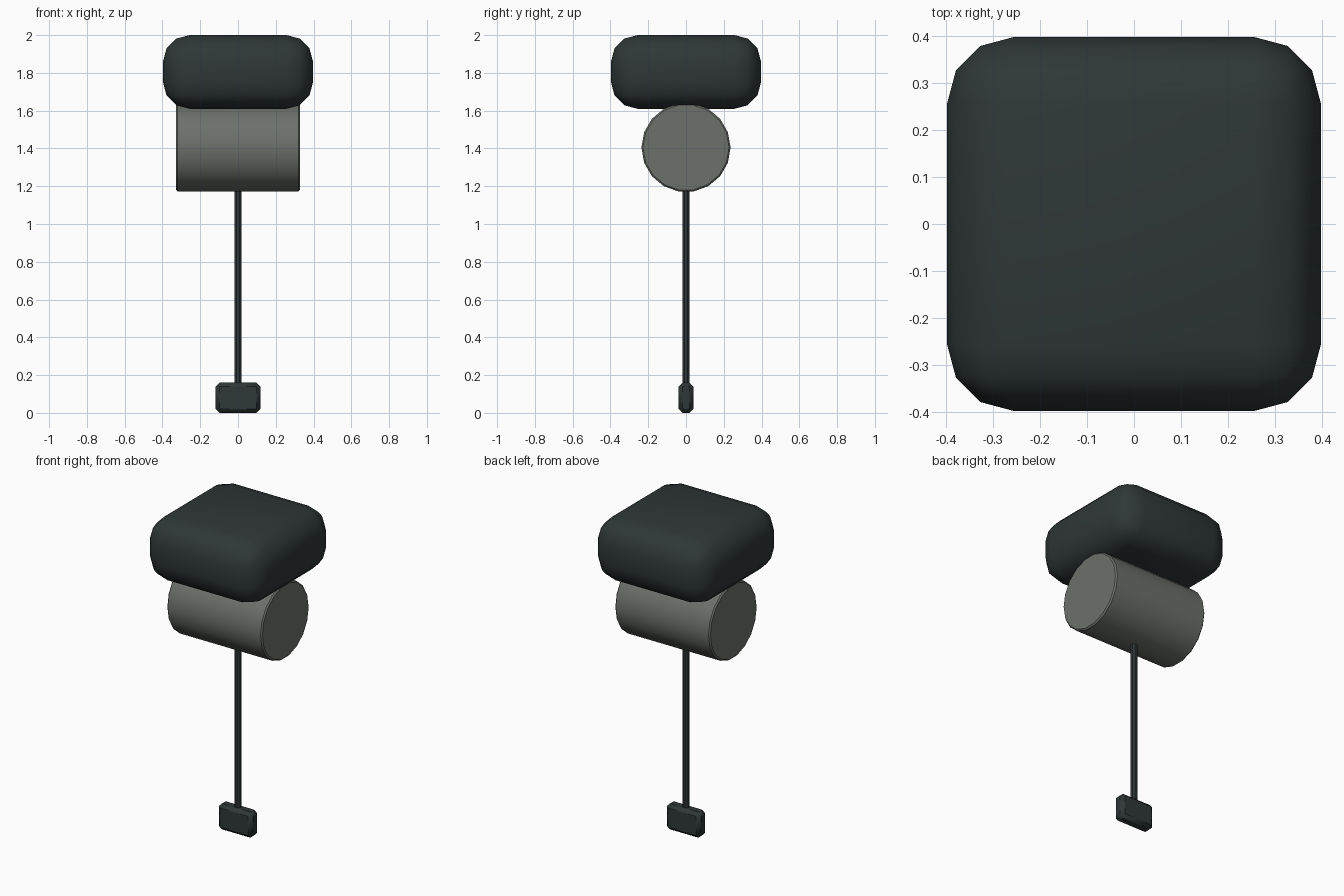
import bpy
import math

if "Cube" in bpy.data.objects:
    bpy.data.objects.remove(bpy.data.objects["Cube"])


def material(name, color):
    m = bpy.data.materials.new(name)
    m.diffuse_color = (*color, 1.0)
    m.use_nodes = True
    m.node_tree.nodes["Principled BSDF"].inputs["Base Color"].default_value = m.diffuse_color
    return m


dark = material("dark slate", (0.028, 0.038, 0.038))
grey = material("warm grey", (0.15, 0.165, 0.145))


def finish(obj, name, mat, bevel, segments):
    """Apply scale and rotation, round the hard edges and smooth the shading."""
    obj.name = name
    obj.data.materials.append(mat)
    bpy.ops.object.transform_apply(location=False, rotation=True, scale=True)
    if bevel:
        mod = obj.modifiers.new("rounding", 'BEVEL')
        mod.width = bevel
        mod.segments = segments
        mod.limit_method = 'ANGLE'
        mod.angle_limit = math.radians(50)
        bpy.ops.object.modifier_apply(modifier=mod.name)
    bpy.ops.object.shade_smooth_by_angle(angle=math.radians(40))


def box(name, size, z, mat, bevel, segments):
    bpy.ops.mesh.primitive_cube_add(size=1, location=(0, 0, z))
    obj = bpy.context.object
    obj.scale = size
    finish(obj, name, mat, bevel, segments)


def cylinder(name, radius, depth, z, sides, mat, rotation, bevel):
    bpy.ops.mesh.primitive_cylinder_add(vertices=sides, radius=radius, depth=depth,
                                        location=(0, 0, z), rotation=rotation)
    finish(bpy.context.object, name, mat, bevel, 1)


# Rounded block on top
box("top_block", (0.794, 0.794, 0.39), 1.805, dark, 0.14, 3)

# Horizontal drum lying along x
cylinder("drum", 0.236, 0.656, 1.405, 18, grey, (0, math.radians(90), 0), 0.008)

# Thin hanging rod
cylinder("rod", 0.02, 1.06, 0.68, 8, dark, (0, 0, math.radians(22.5)), 0.004)

# Small plate at the bottom
box("foot_plate", (0.236, 0.078, 0.16), 0.08, dark, 0.02, 1)
